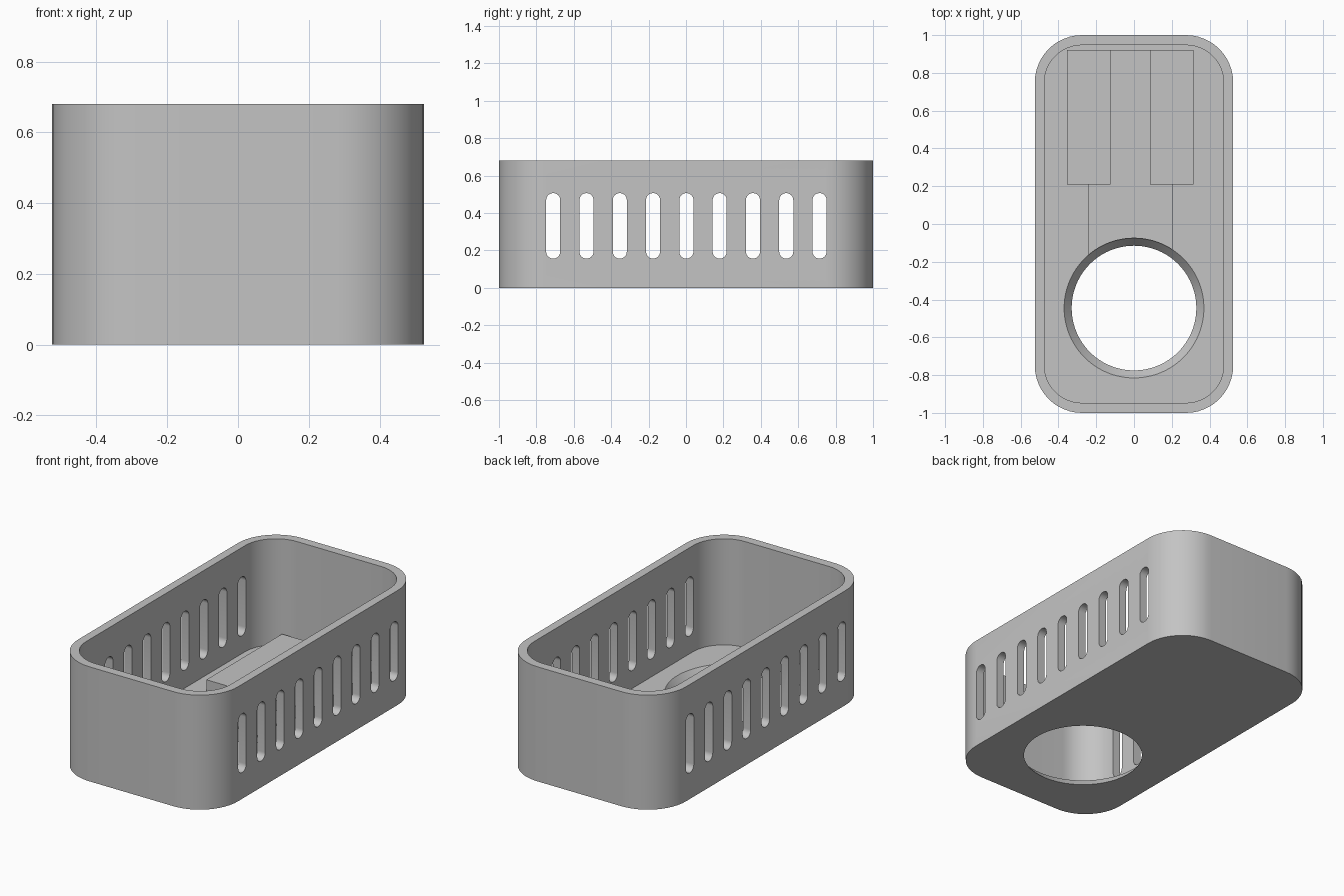
import bpy, bmesh, math
from mathutils import Vector

if "Cube" in bpy.data.objects:
    bpy.data.objects.remove(bpy.data.objects["Cube"])

grey = bpy.data.materials.new("light grey")
grey.diffuse_color = (0.55, 0.55, 0.55, 1)
grey.use_nodes = True
grey.node_tree.nodes["Principled BSDF"].inputs["Base Color"].default_value = grey.diffuse_color

FLOOR, HEIGHT = 0.05, 0.68
HOLE_Y = -0.445


def rounded_outline(hx, hy, r, steps=12):
    """Rounded rectangle as a list of 2D points, anticlockwise."""
    pts = []
    for q, (sx, sy) in enumerate([(1, 1), (-1, 1), (-1, -1), (1, -1)]):
        for i in range(steps + 1):
            a = math.pi / 2 * (q + i / steps)
            p = (sx * (hx - r) + r * math.cos(a), sy * (hy - r) + r * math.sin(a))
            if not pts or (Vector(p) - Vector(pts[-1])).length > 1e-5:
                pts.append(p)
    if (Vector(pts[0]) - Vector(pts[-1])).length < 1e-5:
        pts.pop()
    return pts


def loft(name, bottom, top):
    """Closed solid between two matching loops of 3D points."""
    bm = bmesh.new()
    lo = [bm.verts.new(p) for p in bottom]
    hi = [bm.verts.new(p) for p in top]
    n = len(lo)
    bm.faces.new(lo)
    bm.faces.new(hi)
    for i in range(n):
        j = (i + 1) % n
        bm.faces.new((lo[i], lo[j], hi[j], hi[i]))
    bmesh.ops.recalc_face_normals(bm, faces=bm.faces)
    me = bpy.data.meshes.new(name)
    bm.to_mesh(me)
    bm.free()
    me.materials.append(grey)
    ob = bpy.data.objects.new(name, me)
    bpy.context.collection.objects.link(ob)
    return ob


def prism(name, pts, z0, z1):
    return loft(name, [(x, y, z0) for x, y in pts], [(x, y, z1) for x, y in pts])


def box(name, x0, x1, y0, y1, z0, z1):
    return prism(name, [(x0, y0), (x1, y0), (x1, y1), (x0, y1)], z0, z1)


def ring(r, z, n=96):
    return [(r * math.cos(2 * math.pi * i / n),
             HOLE_Y + r * math.sin(2 * math.pi * i / n), z) for i in range(n)]


def cut(ob, cutter):
    """Subtract the cutter from the object and remove it."""
    mod = ob.modifiers.new("cut", 'BOOLEAN')
    mod.operation, mod.solver, mod.object = 'DIFFERENCE', 'EXACT', cutter
    bpy.context.view_layer.objects.active = ob
    bpy.ops.object.modifier_apply(modifier=mod.name)
    bpy.data.objects.remove(cutter)


# Open tray with rounded corners
tray = prism("tray_shell", rounded_outline(0.525, 1.0, 0.25), 0, HEIGHT)
cut(tray, prism("cavity_cutter", rounded_outline(0.475, 0.947, 0.2), FLOOR, HEIGHT + 0.1))

# Tapered round opening in the floor
slope = 0.04 / FLOOR
cut(tray, loft("hole_cutter", ring(0.33 - 0.02 * slope, -0.02),
               ring(0.37 + 0.02 * slope, FLOOR + 0.02)))

# Nine vent slots through both long walls
for i in range(9):
    y = -0.71 + i * 0.178
    outline = [(y + a, 0.331 + b) for a, b in rounded_outline(0.0375, 0.175, 0.037, 8)]
    cut(tray, loft("slot_cutter", [(-0.7, a, b) for a, b in outline],
                   [(0.7, a, b) for a, b in outline]))

# Low raised pad leading to the opening
pad = box("floor_pad", -0.24, 0.203, -0.3, 0.92, FLOOR - 0.01, FLOOR + 0.01)
cut(pad, loft("pad_cutter", ring(0.37, 0), ring(0.37, 0.2)))

# Two support rails on the floor
for name, x in (("left_rail", -0.24), ("right_rail", 0.2)):
    box(name, x - 0.115, x + 0.115, 0.21, 0.92, FLOOR - 0.01, 0.12)

# Smooth the curved walls, keep the edges crisp
for ob in (tray, pad):
    bpy.ops.object.select_all(action='DESELECT')
    ob.select_set(True)
    bpy.context.view_layer.objects.active = ob
    bpy.ops.object.shade_smooth_by_angle(angle=math.radians(30))
